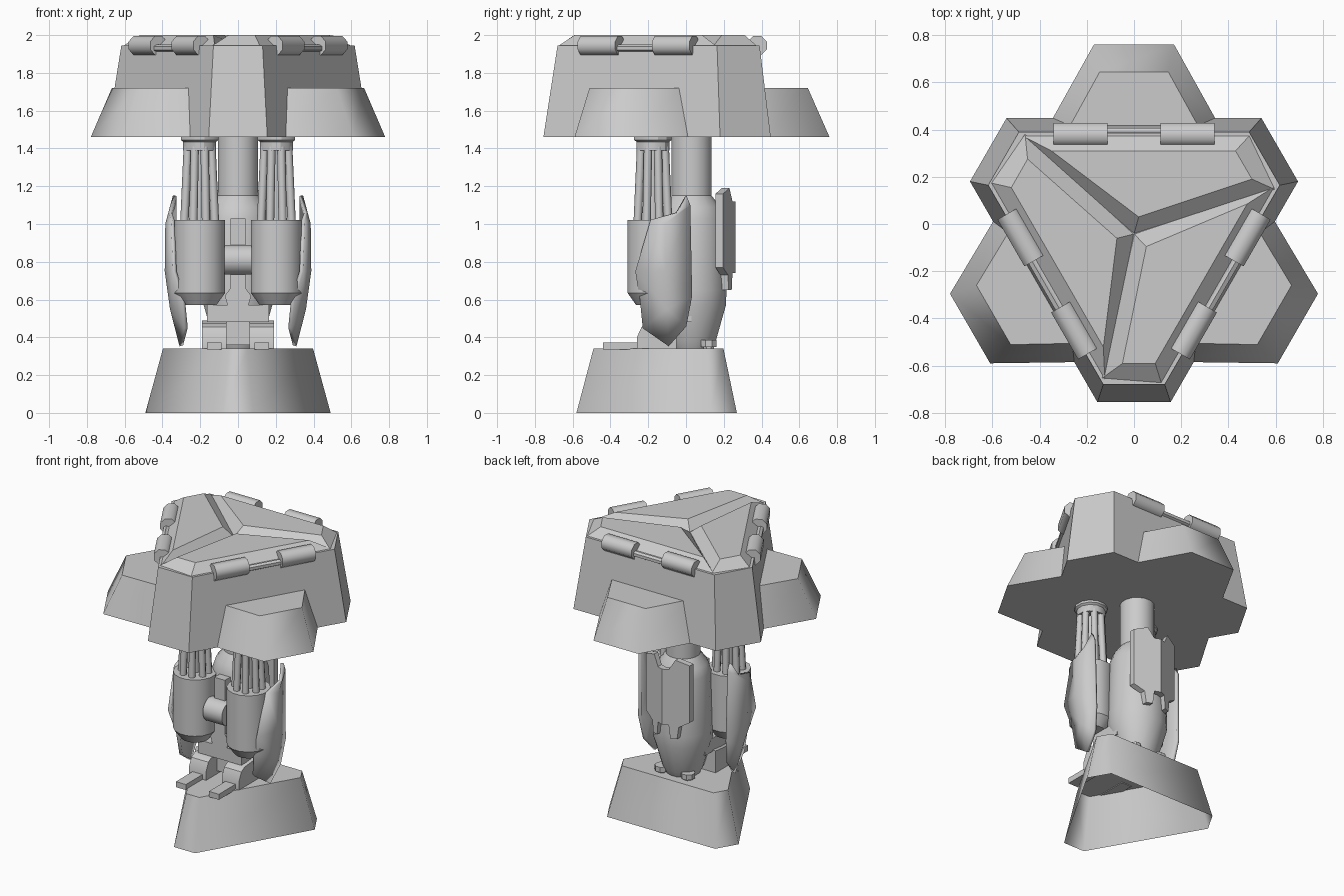
import bpy, bmesh, math
from mathutils import Matrix, Vector

if "Cube" in bpy.data.objects:
    bpy.data.objects.remove(bpy.data.objects["Cube"])

grey = bpy.data.materials.new("plain_grey")
grey.diffuse_color = (0.6, 0.6, 0.6, 1)
grey.use_nodes = True
grey.node_tree.nodes["Principled BSDF"].inputs["Base Color"].default_value = grey.diffuse_color
CY = -0.042  # axis of the three-fold head


def mesh(name, verts, faces, angle=30, matrix=None):
    me = bpy.data.meshes.new(name)
    me.from_pydata([tuple(v) for v in verts], [], faces)
    if matrix:
        me.transform(matrix)
    bm = bmesh.new()
    bm.from_mesh(me)
    bmesh.ops.recalc_face_normals(bm, faces=bm.faces)
    bm.to_mesh(me)
    bm.free()
    me.materials.append(grey)
    ob = bpy.data.objects.new(name, me)
    bpy.context.collection.objects.link(ob)
    bpy.ops.object.select_all(action='DESELECT')
    ob.select_set(True)
    bpy.context.view_layer.objects.active = ob
    bpy.ops.object.shade_smooth_by_angle(angle=math.radians(angle))
    return ob


def loft(name, rings, angle=30, matrix=None, bottom=True):
    n = len(rings[0])
    verts = [v for r in rings for v in r]
    faces = [(k * n + i, k * n + (i + 1) % n, (k + 1) * n + (i + 1) % n, (k + 1) * n + i)
             for k in range(len(rings) - 1) for i in range(n)]
    faces.append(tuple(range((len(rings) - 1) * n, len(rings) * n)))
    if bottom:
        faces.append(tuple(range(n)))
    return mesh(name, verts, faces, angle, matrix)


def lathe(name, profile, x=0, y=0, sides=16, angle=40, matrix=None):
    rings = [[(x + r * math.cos((i + .5) * math.tau / sides),
               y + r * math.sin((i + .5) * math.tau / sides), z) for i in range(sides)]
             for r, z in profile]
    return loft(name, rings, angle, matrix)


def rod(name, a, b, r, sides=8, spin=None):
    a, b = Vector(a), Vector(b)
    m = Matrix.Translation(a) @ (b - a).to_track_quat('Z', 'Y').to_matrix().to_4x4()
    return lathe(name, [(r, 0), (r, (b - a).length)], 0, 0, sides, 50, (spin or Matrix()) @ m)


def box(name, x0, x1, y0, y1, z0, z1):
    return loft(name, [[(x0, y0, z), (x1, y0, z), (x1, y1, z), (x0, y1, z)] for z in (z0, z1)])


def turn(k):
    c = Matrix.Translation((0, CY, 0))
    return c @ Matrix.Rotation(k * math.tau / 3, 4, 'Z') @ c.inverted()


def tri_ring(a, r, cy, z):
    """Triangle with cut corners: a = half corner width, r = distance to the cut."""
    out = []
    for k in range(3):
        m = Matrix.Rotation(k * math.tau / 3, 3, 'Z')
        out += [m @ Vector((s * a, -r, 0)) + Vector((0, cy, z)) for s in (-1, 1)]
    return out


# Base, open underneath
loft("base", [tri_ring(0.08, 0.52, -0.06, 0), tri_ring(0.05, 0.43, -0.06, 0.34)], 65, bottom=False)

# Head block
loft("head", [tri_ring(0.155, 0.713, CY, 1.46), tri_ring(0.13, 0.638, CY, 1.945)], 30)
for k in range(3):
    m = turn(k)
    # Raised roof panel
    loft("roof_panel", [
        [(-0.475, 0.375, 1.943), (0.49, 0.375, 1.943), (0.60, 0.145, 1.943), (0, CY, 1.943)],
        [(-0.35, 0.31, 2.0), (0.43, 0.31, 2.0), (0.5, 0.19, 2.0), (0.02, 0.03, 2.0)]], 15, m)
    # Side wing
    loft("wing", [
        [(-0.36, 0.42, 1.46), (0.36, 0.42, 1.46), (0.17, 0.76, 1.46), (-0.17, 0.76, 1.46)],
        [(-0.28, 0.40, 1.72), (0.28, 0.40, 1.72), (0.145, 0.645, 1.72), (-0.145, 0.645, 1.72)]], 65, m)
    # Hinges on the long edges
    rod("hinge_pin", (-0.33, 0.39, 1.93), (0.33, 0.39, 1.93), 0.02, 6, m)
    for s in (-1, 1):
        rod("hinge", (s * 0.113, 0.378, 1.945), (s * 0.342, 0.378, 1.945), 0.055, 8, m)

# Central column and body
lathe("body", [(0.11, 0.34), (0.13, 0.38), (0.185, 0.57), (0.188, 0.65), (0.175, 1.03),
               (0.155, 1.09), (0.108, 1.15), (0.108, 1.46)], 0, 0.03, 16, 25)

# Back plate: notched outline wrapped round the body
half = [(0, 1.12), (0.04, 1.12), (0.08, 1.19), (0.165, 1.16), (0.165, 0.77),
        (0.10, 0.73), (0.09, 0.65), (0.05, 0.65), (0.04, 0.74), (0, 0.74)]
for s in (-1, 1):
    loft("back_plate", [[(s * x, y - 0.4 * x, z) for x, z in half] for y in (0.222, 0.262)], 20)

# Front strut between the arms
strut = [(-0.04, 1.03), (-0.04, 0.66), (-0.07, 0.62), (-0.055, 0.57),
         (0.055, 0.57), (0.07, 0.62), (0.04, 0.66), (0.04, 1.03)]
loft("front_strut", [[(x, y, z) for x, z in strut] for y in (-0.2, 0)], 20)
rod("axle", (-0.072, -0.2, 0.81), (0.072, -0.2, 0.81), 0.08, 16)

# Hip
box("hip_block", -0.165, 0.165, -0.2, 0.03, 0.48, 0.57)
box("hip_post", -0.08, 0.08, -0.14, 0.05, 0.36, 0.48)

# Armour shell outline (x, y, z), fanned from a proud middle point
shell = [(0.345, -0.185, 1.02), (0.335, -0.265, 0.75), (0.29, -0.24, 0.60), (0.275, -0.225, 0.45),
         (0.30, -0.09, 0.355), (0.315, 0.0, 0.46), (0.33, 0.03, 0.62), (0.335, 0.02, 1.1),
         (0.335, 0.0, 1.15), (0.36, -0.05, 1.06)]
spine = [(0.375, -0.11, 1.0), (0.378, -0.11, 0.75), (0.35, -0.10, 0.55)]
shell_faces = [(0, 1, 11, 10), (1, 2, 12, 11), (2, 3, 12), (3, 4, 12), (4, 5, 12),
               (5, 6, 12), (6, 7, 11, 12), (7, 10, 11), (7, 8, 9), (7, 9, 10), (9, 0, 10)]

for s in (-1, 1):
    X, Y = s * 0.203, -0.175
    # Arm barrel
    lathe("arm_barrel", [(0.09, 0.57), (0.137, 0.635), (0.137, 1.02)], X, Y, 16, 30)
    # Bundle of tubes and their collar
    for i in range(8):
        a = (i + .5) * math.tau / 8
        c, d = math.cos(a), math.sin(a)
        rod("tube", (X + 0.088 * c, Y + 0.088 * d, 1.0), (X + 0.068 * c, Y + 0.068 * d, 1.41), 0.022)
    rod("tube_core", (X, Y, 1.0), (X, Y, 1.41), 0.03)
    lathe("tube_collar", [(0.09, 1.39), (0.09, 1.435), (0.103, 1.445), (0.103, 1.465)], X, Y, 12, 30)
    # Outer armour
    ob = mesh("arm_armour", [(s * x, y, z) for x, y, z in shell + spine], shell_faces, 35)
    mod = ob.modifiers.new("thickness", 'SOLIDIFY')
    mod.thickness = 0.02
    mod.offset = 0
    # Foot bracket and toe
    side = [(-0.26, 0.34), (-0.26, 0.40), (-0.235, 0.455), (-0.2, 0.475), (-0.05, 0.49), (-0.05, 0.34)]
    loft("foot_bracket", [[(s * x, y, z) for y, z in side] for x in (0.06, 0.19)], 30)
    box("toe", s * 0.125 - 0.038, s * 0.125 + 0.038, -0.44, -0.22, 0.335, 0.373)
    # Rear bolts running down into the base
    lathe("rear_bolt", [(0.03, 0.16), (0.03, 0.35), (0.045, 0.35), (0.045, 0.385)], s * 0.1, 0.12, 8, 30)
